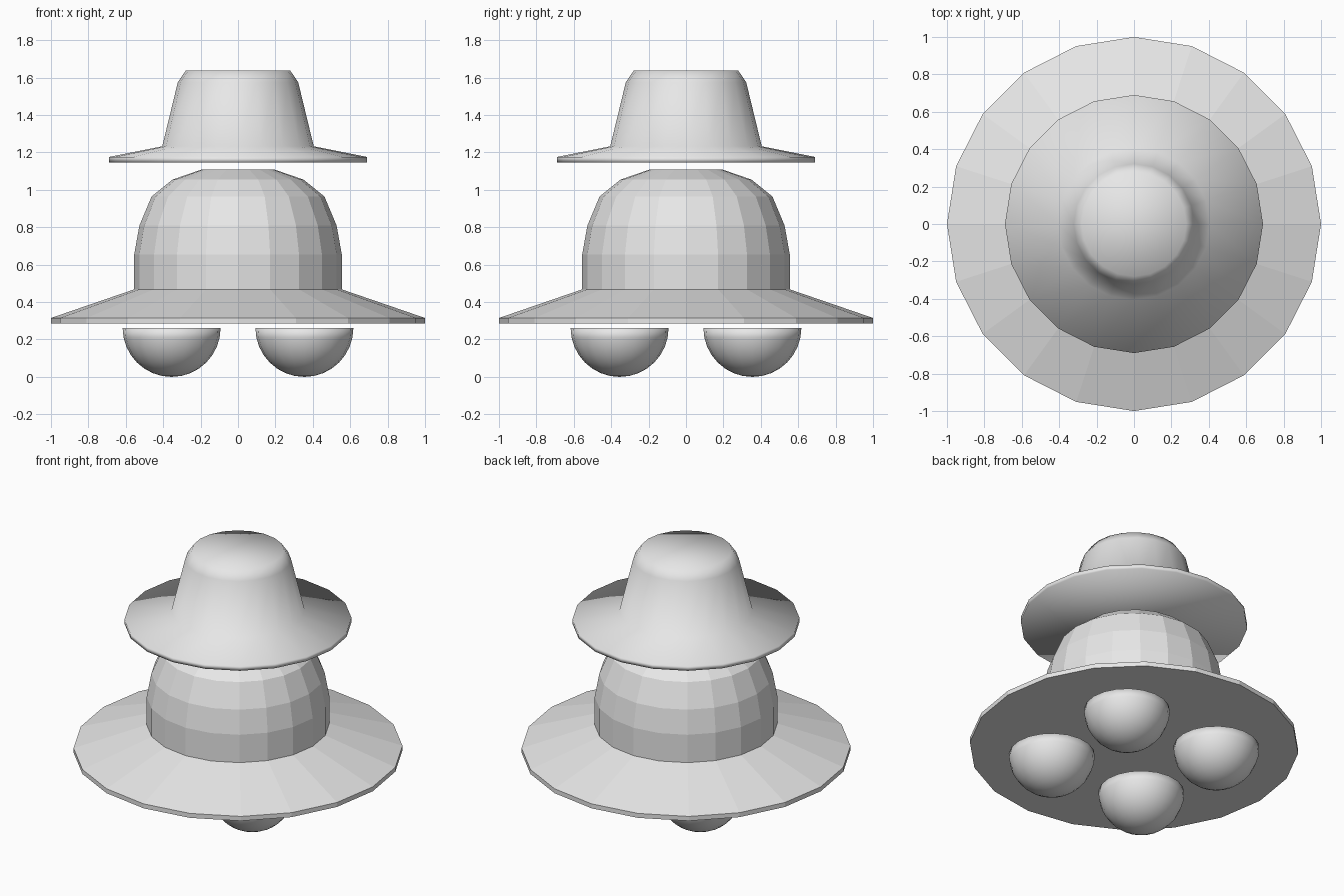
import bpy, bmesh, math

if "Cube" in bpy.data.objects:
    bpy.data.objects.remove(bpy.data.objects["Cube"], do_unlink=True)

SIDES = 20

grey = bpy.data.materials.new("light_grey")
grey.use_nodes = True
grey.diffuse_color = (0.8, 0.8, 0.8, 1)
grey.node_tree.nodes["Principled BSDF"].inputs["Base Color"].default_value = (0.8, 0.8, 0.8, 1)


def lathe(name, profile, smooth=False, centre=(0, 0)):
    """Turn (radius, z) points, listed bottom to top, into a capped solid."""
    bm = bmesh.new()
    rings = []
    for r, z in profile:
        if r < 1e-6:
            rings.append([bm.verts.new((0, 0, z))])
        else:
            rings.append([bm.verts.new((r * math.cos(a), r * math.sin(a), z))
                          for a in (2 * math.pi * i / SIDES for i in range(SIDES))])
    for low, high in zip(rings, rings[1:]):
        for i in range(SIDES):
            j = (i + 1) % SIDES
            if len(low) == 1:
                bm.faces.new((low[0], high[j], high[i]))
            else:
                bm.faces.new((low[i], low[j], high[j], high[i]))
    # Flat caps
    if len(rings[0]) > 1:
        bm.faces.new(rings[0][::-1])
    bm.faces.new(rings[-1])
    for f in bm.faces:
        f.smooth = smooth
    mesh = bpy.data.meshes.new(name)
    bm.to_mesh(mesh)
    bm.free()
    mesh.materials.append(grey)
    obj = bpy.data.objects.new(name, mesh)
    obj.location = (centre[0], centre[1], 0)
    bpy.context.collection.objects.link(obj)
    return obj


# Wide sloping skirt
lathe("saucer_skirt", [(1.0, 0.285), (1.0, 0.315), (0.555, 0.468)])

# Faceted cabin dome
lathe("cabin_dome", [(0.555, 0.468), (0.555, 0.655), (0.527, 0.81),
                     (0.462, 0.965), (0.35, 1.055), (0.197, 1.108)])

# Floating hat-shaped top, softly shaded
lathe("top_hat", [(0.69, 1.147), (0.69, 1.176), (0.405, 1.233),
                  (0.322, 1.575), (0.28, 1.637)], smooth=True)

# Four half balls under the skirt
R = 0.262
steps = 8
bowl = [(R * math.sin(t), R - R * math.cos(t))
        for t in (math.pi / 2 * k / steps for k in range(steps + 1))]
for fb, y in (("front", -0.355), ("back", 0.355)):
    for side, x in (("right", -0.355), ("left", 0.355)):
        lathe(f"{fb}_{side}_half_ball", bowl, smooth=True, centre=(x, y))
